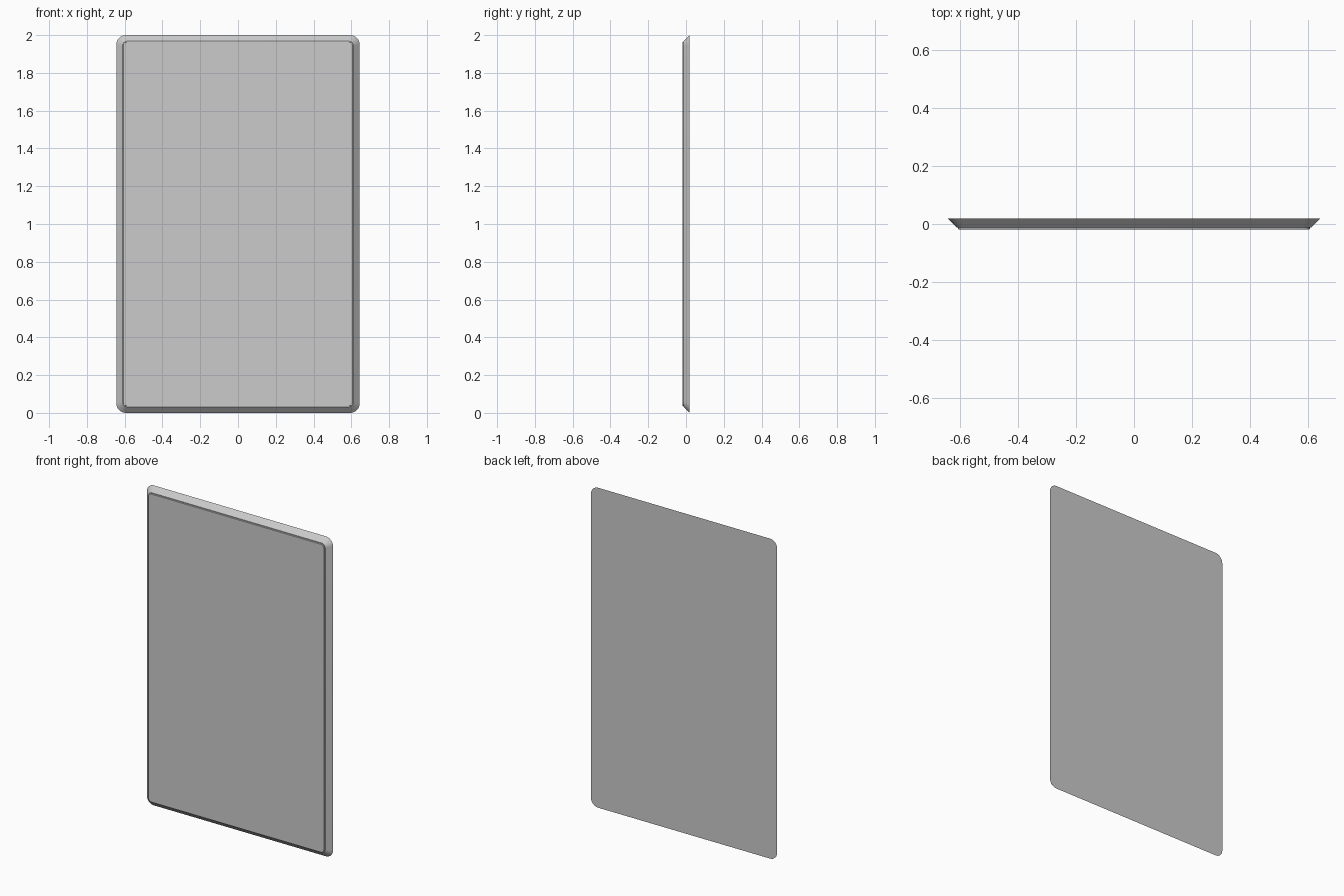
import bpy, bmesh, math

if "Cube" in bpy.data.objects:
    bpy.data.objects.remove(bpy.data.objects["Cube"])

SEG = 8  # segments per rounded corner


def rounded_ring(bm, hx, hz, r, y):
    """Rounded rectangle of vertices in the XZ plane, centred on z = 1."""
    ring = []
    for i, (sx, sz) in enumerate([(1, 1), (-1, 1), (-1, -1), (1, -1)]):
        for k in range(SEG + 1):
            a = math.pi / 2 * (i + k / SEG)
            ring.append(bm.verts.new((sx * (hx - r) + r * math.cos(a), y,
                                      1 + sz * (hz - r) + r * math.sin(a))))
    return ring


def loft(name, sections):
    """Capped solid through rounded sections (half width, half height, radius, y)."""
    bm = bmesh.new()
    rings = [rounded_ring(bm, *s) for s in sections]
    n = len(rings[0])
    for a, b in zip(rings, rings[1:]):
        for i in range(n):
            j = (i + 1) % n
            bm.faces.new((a[i], a[j], b[j], b[i]))
    bm.faces.new(rings[0])
    bm.faces.new(rings[-1])
    bmesh.ops.recalc_face_normals(bm, faces=bm.faces)
    me = bpy.data.meshes.new(name)
    bm.to_mesh(me)
    bm.free()
    ob = bpy.data.objects.new(name, me)
    bpy.context.collection.objects.link(ob)
    bpy.ops.object.select_all(action='DESELECT')
    ob.select_set(True)
    bpy.context.view_layer.objects.active = ob
    bpy.ops.object.shade_smooth_by_angle(angle=math.radians(25))
    return ob


# Tapered backing frame: wide at the back, narrow at the front
loft("bevelled_frame", [
    (0.644, 1.0, 0.05, 0.019),
    (0.612, 0.968, 0.026, -0.012),
])

# Thin raised board on the front
loft("front_panel", [
    (0.608, 0.964, 0.022, -0.010),
    (0.608, 0.964, 0.022, -0.0175),
    (0.6065, 0.9625, 0.0205, -0.019),
])
